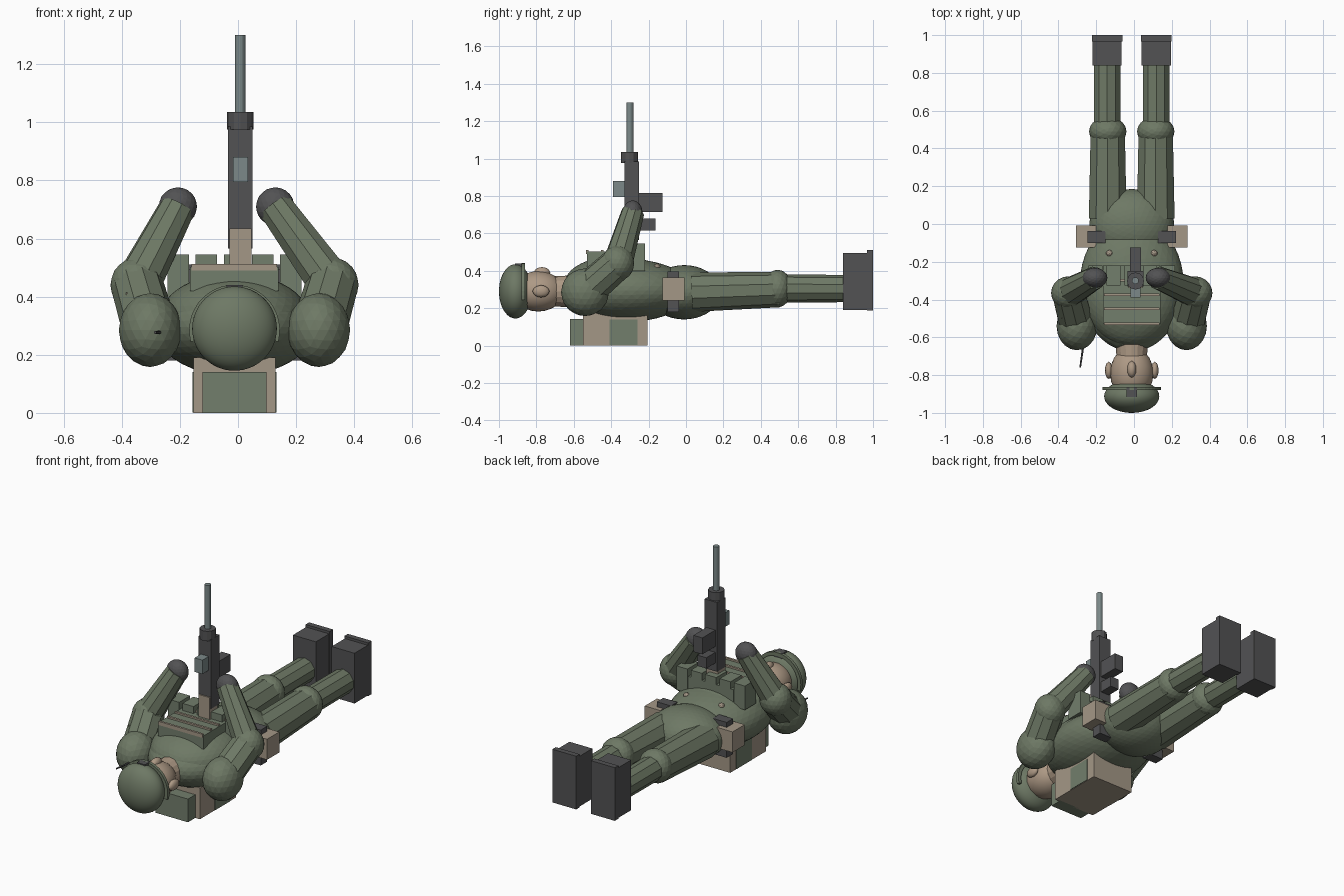
import bpy, bmesh, math
from mathutils import Vector, Matrix

cube = bpy.data.objects.get("Cube")
if cube:
    bpy.data.objects.remove(cube, do_unlink=True)

MID = -0.012  # centre line of the body


def material(name, r, g, b):
    m = bpy.data.materials.new(name)
    m.use_nodes = True
    m.diffuse_color = (r, g, b, 1)
    m.node_tree.nodes["Principled BSDF"].inputs["Base Color"].default_value = (r, g, b, 1)
    return m


green = material("fatigue green", .155, .19, .13)
olive = material("pouch green", .17, .21, .15)
tan = material("webbing tan", .37, .31, .24)
skin = material("skin", .42, .32, .235)
dark = material("dark grey", .085, .085, .088)
steel = material("steel grey", .2, .25, .25)


def finish(name, bm, mat, smooth=False):
    me = bpy.data.meshes.new(name)
    bm.to_mesh(me)
    bm.free()
    me.materials.append(mat)
    for p in me.polygons:
        p.use_smooth = smooth
    ob = bpy.data.objects.new(name, me)
    bpy.context.collection.objects.link(ob)
    return ob


def box(name, mat, x, y, z):
    """Box from its low and high limits on each axis."""
    bm = bmesh.new()
    bmesh.ops.create_cube(bm, size=1)
    lims = (x, y, z)
    for v in bm.verts:
        v.co = [(a + b) / 2 + c * (b - a) for (a, b), c in zip(lims, v.co)]
    return finish(name, bm, mat)


def ball(name, mat, centre, radii, detail=3, smooth=False):
    bm = bmesh.new()
    bmesh.ops.create_icosphere(bm, subdivisions=detail, radius=1)
    for v in bm.verts:
        v.co = [c + r * k for c, r, k in zip(centre, radii, v.co)]
    return finish(name, bm, mat, smooth)


def limb(name, mat, a, b, r1, r2, sides=10):
    """Tapered cylinder between two points."""
    a, b = Vector(a), Vector(b)
    bm = bmesh.new()
    turn = (b - a).to_track_quat('Z', 'Y').to_matrix().to_4x4()
    bmesh.ops.create_cone(bm, cap_ends=True, segments=sides, radius1=r1, radius2=r2,
                          depth=(b - a).length,
                          matrix=Matrix.Translation((a + b) / 2) @ turn)
    return finish(name, bm, mat)


# Torso
ball("torso", green, (MID, -.32, .295), (.275, .355, .168), 4)
ball("vest", green, (MID, -.365, .33), (.255, .285, .15), 4)
ball("pelvis", green, (MID, -.01, .285), (.225, .195, .145), 4)

# Head and helmet
limb("neck", skin, (MID, -.74, .29), (MID, -.6, .29), .08, .085, 16)
ball("head", skin, (MID, -.79, .29), (.115, .14, .108), 3, True)
ball("nose", skin, (MID, -.77, .39), (.025, .045, .03), 2, True)
ball("helmet", green, (MID, -.912, .29), (.146, .088, .145), 4, True)
box("helmet_mount", dark, (MID - .027, MID + .027), (-.915, -.865), (.39, .44))

# Helmet brim, a thin ring around the front half
bm = bmesh.new()
rings = []
for i in range(25):
    t = math.radians(-15 + 210 * i / 24)
    rings.append([bm.verts.new((MID + r * math.cos(t), y, .285 + r * math.sin(t)))
                  for r, y in ((.135, -.88), (.156, -.88), (.156, -.862), (.135, -.862))])
for a, b in zip(rings, rings[1:]):
    for k in range(4):
        bm.faces.new((a[k], a[k - 1], b[k - 1], b[k]))
bm.faces.new(rings[0])
bm.faces.new(rings[-1])
bmesh.ops.recalc_face_normals(bm, faces=bm.faces)
finish("helmet_brim", bm, green)

# Mirrored limbs and gear
for side, s in (("right", -1), ("left", 1)):
    def at(d):
        return MID + s * d

    def span(a, b):
        return tuple(sorted((at(a), at(b))))

    ball(side + "_ear", skin, (at(.122), -.775, .29), (.02, .046, .033), 2, True)

    # Arm
    shoulder = (at(.29), -.54, .285)
    elbow = (at(.335), -.365, .44)
    hand = (at(.195 if s < 0 else .14), -.285, .71)
    ball(side + "_shoulder", green, shoulder, (.108, .128, .127), 3)
    limb(side + "_upper_arm", green, shoulder, elbow, .095, .09)
    ball(side + "_elbow", green, elbow, (.092, .088, .095), 3)
    limb(side + "_forearm", green, elbow, hand, .08, .062)
    ball(side + "_glove", dark, hand, (.066, .053, .066), 3)

    # Leg
    ball(side + "_knee", green, (at(.127), .49, .305), (.099, .078, .1), 3)
    limb(side + "_thigh", green, (at(.127), .03, .285), (at(.127), .5, .3), .105, .095)
    limb(side + "_shin", green, (at(.13), .48, .305), (at(.13), .88, .305), .075, .073)
    box(side + "_boot", dark, span(.053, .207), (.84, .97), (.19, .495))
    box(side + "_sole", dark, span(.05, .21), (.967, 1), (.187, .51))

    # Hip gear and vest buttons
    box(side + "_hip_pouch", tan, span(.19, .295), (-.125, -.008), (.24, .365))
    box(side + "_hip_strap", dark, span(.14, .235), (-.1, -.038), (.18, .395))
    ball(side + "_button", tan, (at(.118), -.155, .42), (.018, .018, .018), 2)
    box(side + "_pack_side_pouch", olive, span(.1, .145), (-.41, -.26), (.002, .14))

# Antenna and arm patch
limb("antenna", dark, (-.262, -.6, .277), (-.285, -.76, .277), .007, .005, 6)
box("arm_patch", tan, (-.385, -.377), (-.5, -.43), (.365, .415))

# Chest rig
box("chest_panel", olive, (-.165, .14), (-.53, -.22), (.42, .502))
for y in (-.53, -.45, -.375, -.3):
    box("chest_webbing", tan, (-.16, .135), (y - .005, y + .008), (.49, .512))
for i in range(5):
    x = MID + (i - 2) * .0965
    outer = i in (0, 4)
    box("magazine_pouch", olive, (x - .037, x + .037), (-.325, -.22),
        (.4 if outer else .48, .545))

# Backpack
box("backpack", tan, (-.153, .129), (-.55, -.205), (0, .19))
box("pack_front_pouch", olive, (-.122, .098), (-.62, -.54), (0, .141))

# Rifle, muzzle upward
box("rifle_stock", tan, (-.03, .046), (-.338, -.262), (.48, .635))
box("rifle_body", dark, (-.034, .05), (-.33, -.25), (.565, .985))
limb("rifle_collar", dark, (.008, -.302, .975), (.008, -.302, 1.035), .045, .045, 12)
limb("barrel", steel, (.007, -.3, 1.02), (.007, -.3, 1.3), .018, .018, 12)
box("sight", steel, (-.018, .034), (-.39, -.325), (.795, .88))
box("magazine", dark, (-.022, .038), (-.262, -.125), (.715, .815))
box("grip", dark, (-.022, .038), (-.26, -.163), (.615, .68))
